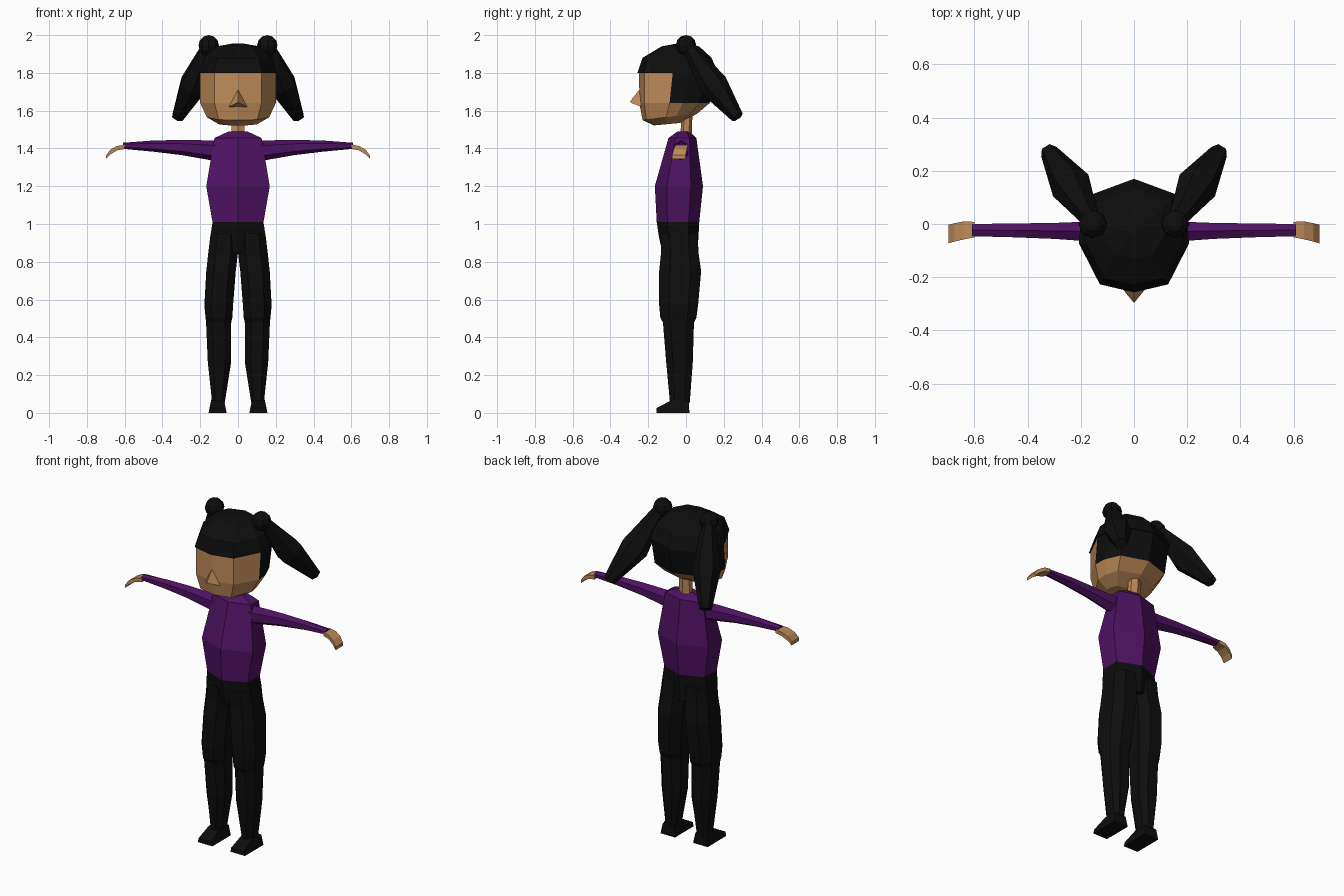
import bpy, bmesh, math
from mathutils import Vector

if "Cube" in bpy.data.objects:
    bpy.data.objects.remove(bpy.data.objects["Cube"])


def material(name, rgb):
    m = bpy.data.materials.new(name)
    m.diffuse_color = (*rgb, 1)
    m.use_nodes = True
    m.node_tree.nodes["Principled BSDF"].inputs["Base Color"].default_value = m.diffuse_color
    return m


SKIN = material("skin", (0.52, 0.26, 0.10))
PURPLE = material("purple_cloth", (0.078, 0.006, 0.125))
BLACK = material("black", (0.0042, 0.0042, 0.0042))

HEX = [(0, 0), (1, .25), (1, .75), (0, 1), (-1, .75), (-1, .25)]
OCT = [(-.5, 0), (.5, 0), (1, .25), (1, .75), (.5, 1), (-.5, 1), (-1, .75), (-1, .25)]
BOX = [(-1, 0), (1, 0), (1, 1), (-1, 1)]


def loft(name, rings, mats, rule=None):
    """Skin a list of equal-length point rings, capping both ends."""
    bm = bmesh.new()
    vs = [[bm.verts.new(p) for p in r] for r in rings]
    n = len(vs[0])
    for a, b in zip(vs, vs[1:]):
        for i in range(n):
            j = (i + 1) % n
            bm.faces.new((a[i], a[j], b[j], b[i]))
    bm.faces.new(vs[0])
    bm.faces.new(vs[-1])
    bmesh.ops.recalc_face_normals(bm, faces=bm.faces[:])
    if rule:
        for f in bm.faces:
            f.material_index = rule(f.calc_center_median())
    me = bpy.data.meshes.new(name)
    bm.to_mesh(me)
    bm.free()
    for m in mats:
        me.materials.append(m)
    ob = bpy.data.objects.new(name, me)
    bpy.context.collection.objects.link(ob)
    return ob


def ring(shape, x0, x1, y0, y1, z0, z1=None):
    """Horizontal ring in a box; z may rise from front (z0) to back (z1)."""
    z1 = z0 if z1 is None else z1
    c, h = (x0 + x1) / 2, (x1 - x0) / 2
    return [(c + u * h, y0 + v * (y1 - y0), z0 + v * (z1 - z0)) for u, v in shape]


def x_ring(shape, x, y0, y1, z0, z1):
    """Ring facing along x."""
    c, h = (y0 + y1) / 2, (y1 - y0) / 2
    return [(x, c + u * h, z0 + v * (z1 - z0)) for u, v in shape]


# Torso and hips
loft("shirt", [ring(HEX, -w, w, a, b, z) for z, w, a, b in [
    (1.01, .135, -.155, .07), (1.2, .168, -.165, .09),
    (1.455, .125, -.093, .055), (1.49, .05, -.045, .02)]], [PURPLE])
loft("hips", [ring(HEX, -w, w, a, b, z) for z, w, a, b in [
    (1.01, .135, -.155, .07), (.93, .147, -.143, .066), (.85, .14, -.125, .06)]], [BLACK])
loft("neck", [ring(HEX, -.035, .035, -.03, .03, 1.47),
              ring(HEX, -.033, .033, -.022, .035, 1.6)], [SKIN])

# Head: face below the fringe, hair above and behind
HALF = [(.62, .07), (1, .43), (.97, .62), (.78, .86)]
HEAD = [(0, 0)] + HALF + [(0, 1)] + [(-u, v) for u, v in reversed(HALF)]


def head_colour(c):
    if c.z > 1.79:
        return 1
    if c.z > 1.65 and c.y > -.1:
        return 1
    return 0


loft("head", [ring(HEAD, -w, w, a, b, z0, z1) for w, a, b, z0, z1 in [
    (.10, -.17, -.03, 1.522, 1.535), (.165, -.23, .06, 1.55, 1.585),
    (.2, -.247, .125, 1.64, 1.64), (.2, -.248, .165, 1.799, 1.799),
    (.207, -.257, .17, 1.80, 1.80), (.178, -.23, .135, 1.88, 1.88),
    (.115, -.13, .07, 1.94, 1.94), (.03, -.05, .01, 1.955, 1.955)]],
    [SKIN, BLACK], head_colour)
loft("nose", [[(0, -.24, 1.72), (-.048, -.238, 1.62), (.048, -.238, 1.62)],
              [(0, -.295, 1.65), (-.003, -.294, 1.643), (.003, -.294, 1.643)]], [SKIN])

for s, side in ((1, "left_"), (-1, "right_")):
    def flip(rings):
        return [[(s * p[0], p[1], p[2]) for p in r] for r in rings]

    # Arm and hand
    loft(side + "sleeve", flip([x_ring(HEX, *r) for r in [
        (.1, -.07, .012, 1.33, 1.442), (.3, -.056, .004, 1.365, 1.445),
        (.45, -.05, .002, 1.383, 1.442), (.61, -.046, 0, 1.398, 1.43)]]), [PURPLE])
    loft(side + "hand", flip([x_ring(BOX, *r) for r in [
        (.6, -.05, .008, 1.397, 1.42), (.64, -.058, .01, 1.39, 1.413),
        (.675, -.066, .003, 1.369, 1.394), (.698, -.073, -.003, 1.345, 1.364)]]), [SKIN])

    # Trouser leg with a knee crease
    loft(side + "leg", flip([ring(OCT, *r) for r in [
        (.0, .145, -.135, .062, .95), (.0, .157, -.132, .066, .85),
        (.012, .168, -.142, .08, .75), (.026, .178, -.142, .064, .57),
        (.03, .172, -.136, .055, .505), (.036, .169, -.122, .042, .478),
        (.036, .16, -.105, .036, .27), (.07, .137, -.085, .02, .055)]]), [BLACK])

    # Shoe: side profile swept across its width, narrower on top
    shoe = [(-.157, 0), (-.157, .025), (-.075, .068), (-.01, .072), (.015, .06), (.018, 0)]
    loft(side + "shoe", flip([[(.108 + t * (.048 - .2 * z), y, z) for y, z in shoe]
                              for t in (-1, 1)]), [BLACK])

    # Hair bun
    bpy.ops.mesh.primitive_uv_sphere_add(segments=8, ring_count=6, radius=.054,
                                         location=(s * .155, 0, 1.946))
    bun = bpy.context.object
    bun.name = side + "hair_bun"
    bun.data.materials.append(BLACK)

    # Pigtail hanging out and back from the bun
    start, end = Vector((.165, .02, 1.93)), Vector((.32, .272, 1.565))
    q = (end - start).to_track_quat('Z', 'Y')
    tail = []
    for c, r in [(start, .035), (Vector((.238, .145, 1.735)), .078), (end, .034)]:
        tail.append([c + q @ Vector((r * math.cos(k * math.pi / 3),
                                     r * math.sin(k * math.pi / 3), 0)) for k in range(6)])
    loft(side + "pigtail", flip(tail), [BLACK])
